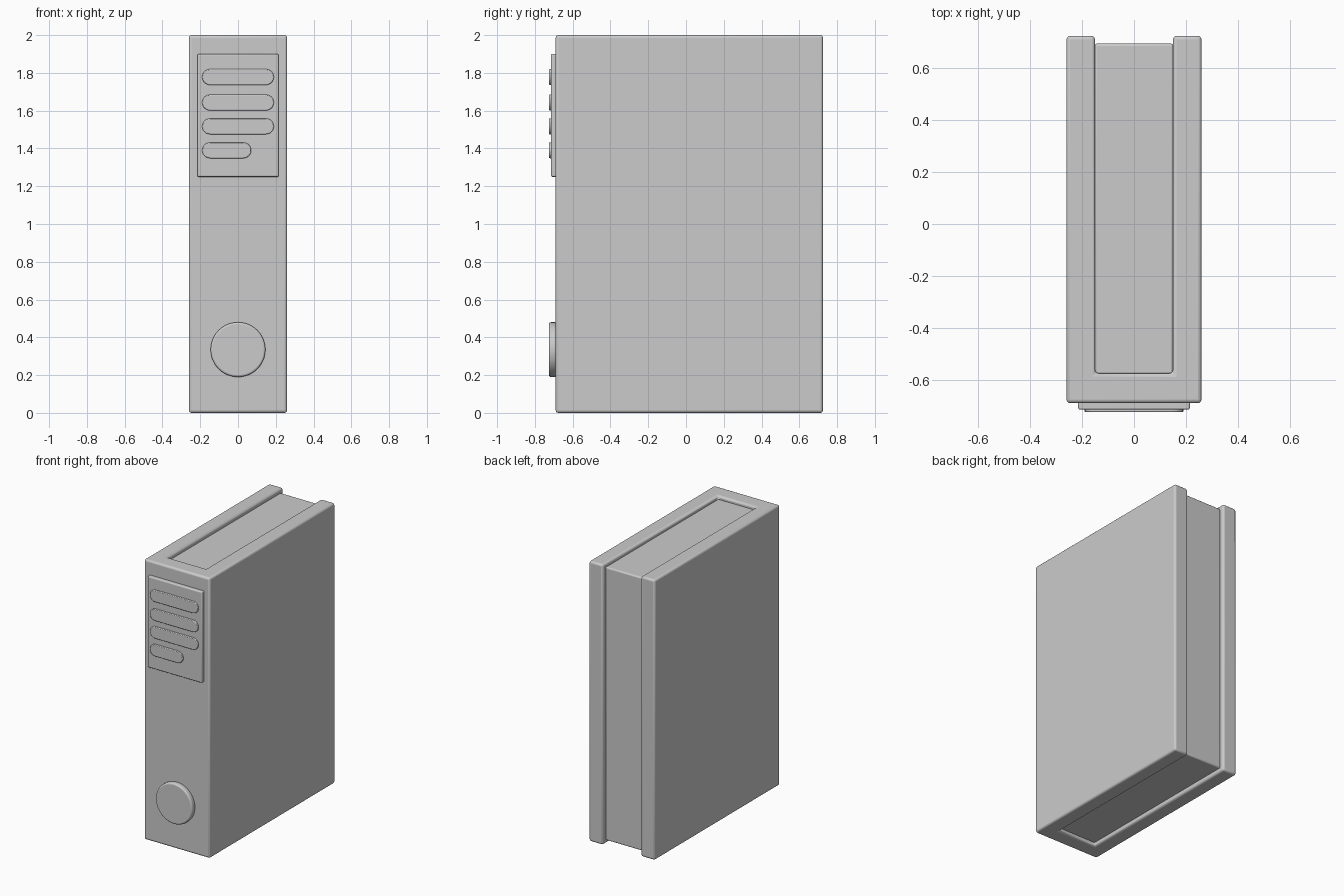
import bpy, bmesh, math
from mathutils import Matrix

if "Cube" in bpy.data.objects:
    bpy.data.objects.remove(bpy.data.objects["Cube"])

grey = bpy.data.materials.new("light_grey")
grey.use_nodes = True
COLOUR = (0.6, 0.6, 0.6, 1)
grey.diffuse_color = COLOUR
grey.node_tree.nodes["Principled BSDF"].inputs["Base Color"].default_value = COLOUR


def extrude(name, outline, depth, matrix, bevel, segments=3):
    """Extrude a flat outline along its local z, place it and round its edges."""
    bm = bmesh.new()
    face = bm.faces.new([bm.verts.new((x, y, 0)) for x, y in outline])
    top = bmesh.ops.extrude_face_region(bm, geom=[face])["geom"]
    bmesh.ops.translate(bm, vec=(0, 0, depth),
                        verts=[v for v in top if isinstance(v, bmesh.types.BMVert)])
    bmesh.ops.recalc_face_normals(bm, faces=bm.faces)
    bm.transform(matrix)
    mesh = bpy.data.meshes.new(name)
    bm.to_mesh(mesh)
    bm.free()
    mesh.materials.append(grey)
    obj = bpy.data.objects.new(name, mesh)
    bpy.context.collection.objects.link(obj)
    mod = obj.modifiers.new("rounded_edges", 'BEVEL')
    mod.width = bevel
    mod.segments = segments
    mod.limit_method = 'ANGLE'
    mod.angle_limit = math.radians(40)
    bpy.ops.object.select_all(action='DESELECT')
    obj.select_set(True)
    bpy.context.view_layer.objects.active = obj
    bpy.ops.object.shade_smooth_by_angle(angle=math.radians(35))
    return obj


def rect(x0, x1, y0, y1):
    return [(x0, y0), (x1, y0), (x1, y1), (x0, y1)]


def pill(x0, x1, z, r, n=12):
    """Rounded bar outline with a half circle at each end."""
    ends = ((x1 - r, -math.pi / 2), (x0 + r, math.pi / 2))
    return [(cx + r * math.cos(a + math.pi * i / n), z + r * math.sin(a + math.pi * i / n))
            for cx, a in ends for i in range(n + 1)]


def on_front(y):
    """Outline x, y becomes world x, z; depth goes towards the front."""
    return Matrix.Translation((0, y, 0)) @ Matrix.Rotation(math.pi / 2, 4, 'X')


# Cover: spine with two boards, open at the back
W, INNER, FRONT, BACK = 0.26, 0.15, -0.69, 0.725
half = [(W, FRONT), (W, BACK), (INNER, BACK), (INNER, -0.575)]
cover = half + [(-x, y) for x, y in reversed(half)]
extrude("cover", cover, 2.0, Matrix(), 0.014)

# Page block set slightly inside the cover
extrude("pages", rect(-0.152, 0.152, -0.58, 0.695), 1.95,
        Matrix.Translation((0, 0, 0.025)), 0.01)

# Spine label with raised text bars
extrude("label", rect(-0.215, 0.215, 1.25, 1.9), 0.035, on_front(-0.68), 0.007)
for i, (z, right) in enumerate(((1.778, 0.19), (1.643, 0.19), (1.517, 0.19), (1.39, 0.07))):
    extrude(f"label_bar_{i + 1}", pill(-0.19, right, z, 0.042), 0.02,
            on_front(-0.705), 0.004, 2)

# Round pull button low on the spine
disc = [(0.145 * math.cos(a * math.tau / 48), 0.335 + 0.145 * math.sin(a * math.tau / 48))
        for a in range(48)]
extrude("pull_button", disc, 0.04, on_front(-0.685), 0.01)
